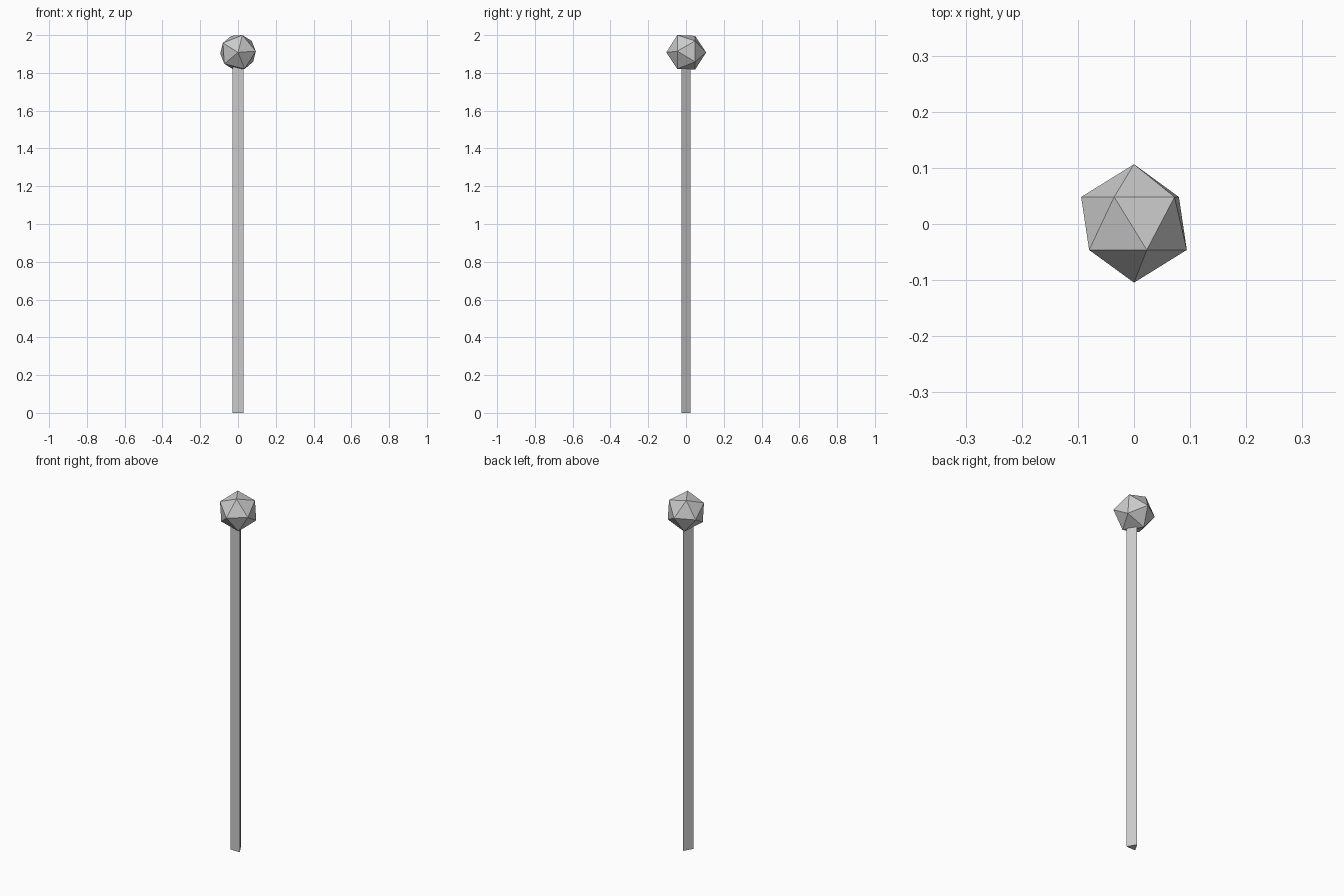
import bpy, bmesh
from math import sin, cos, radians

if "Cube" in bpy.data.objects:
    bpy.data.objects.remove(bpy.data.objects["Cube"])


def add_object(name, bm):
    bmesh.ops.recalc_face_normals(bm, faces=bm.faces)
    mesh = bpy.data.meshes.new(name)
    bm.to_mesh(mesh)
    bm.free()
    obj = bpy.data.objects.new(name, mesh)
    bpy.context.collection.objects.link(obj)
    return obj


# Shaft: three-sided prism, flat side to the front, top sunk into the knob
bm = bmesh.new()
r = 0.033
base = [bm.verts.new((r * cos(radians(a)), r * sin(radians(a)) - 0.0083, 0))
        for a in (90, 210, 330)]
face = bm.faces.new(base)
top = bmesh.ops.extrude_face_region(bm, geom=[face], use_keep_orig=True)["geom"]
bmesh.ops.translate(bm, vec=(0, 0, 1.83),
                    verts=[v for v in top if isinstance(v, bmesh.types.BMVert)])
add_object("shaft", bm)

# Knob: icosahedron with its poles along y, rolled slightly
R, roll = 0.1055, 4
ring = R * 2 / 5 ** 0.5
bm = bmesh.new()
for side in (-1, 1):
    bm.verts.new((0, side * R, 0))
    for i in range(5):
        a = radians(roll + 72 * i + (36 if side > 0 else 0))
        bm.verts.new((ring * cos(a), side * ring / 2, ring * sin(a)))
bmesh.ops.convex_hull(bm, input=bm.verts)
knob = add_object("knob", bm)
knob.location = (0, 0.001, 1.9085)
